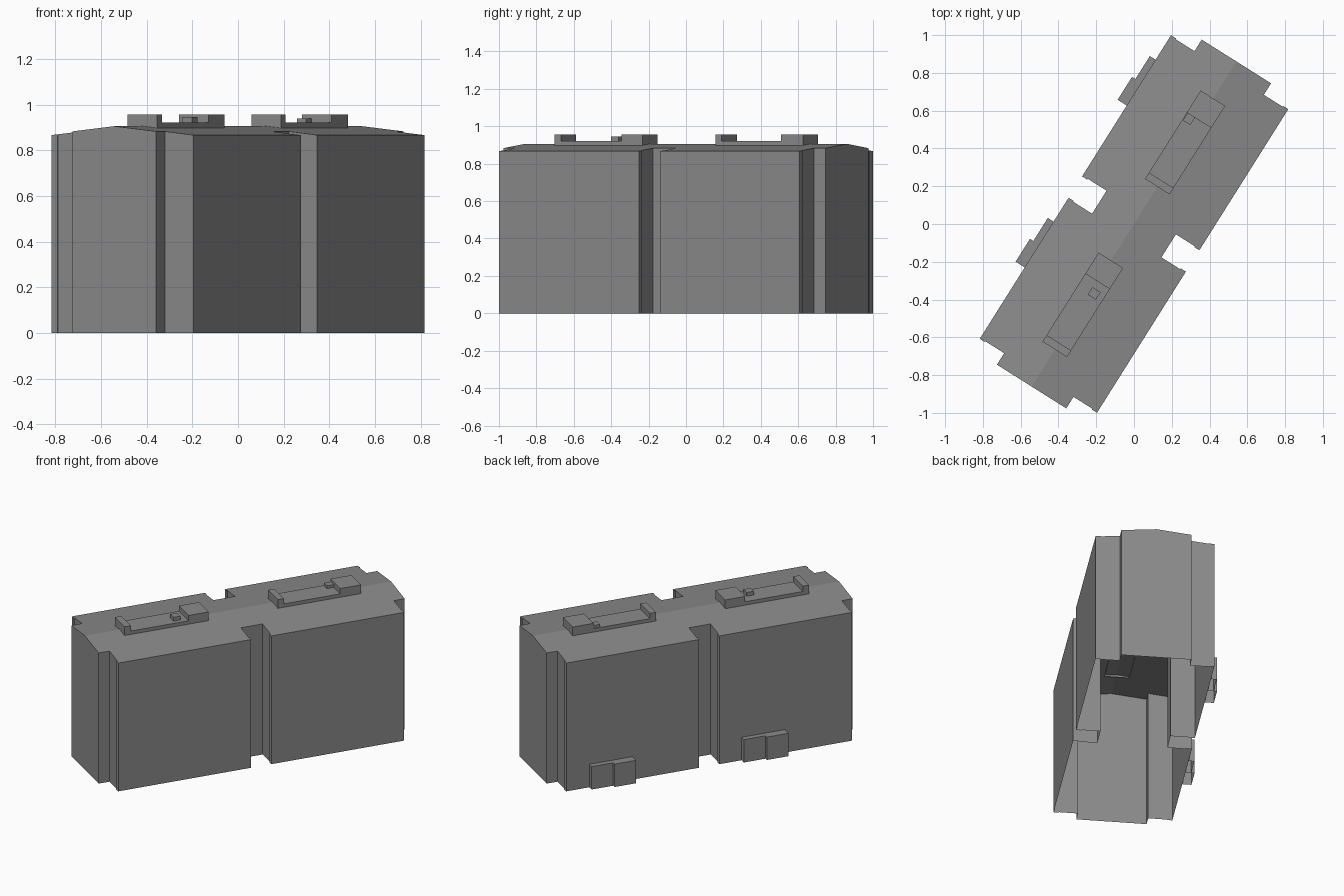
import bpy, bmesh, math

if "Cube" in bpy.data.objects:
    bpy.data.objects.remove(bpy.data.objects["Cube"])

TURN = math.atan2(0.846, 0.533)   # long axis seen from above
EAVE, RIDGE, HALF_W = 0.867, 0.906, 0.367

grey = bpy.data.materials.new("dark_grey")
grey.diffuse_color = (0.26, 0.26, 0.26, 1)
grey.use_nodes = True
grey.node_tree.nodes["Principled BSDF"].inputs["Base Color"].default_value = grey.diffuse_color


def finish(name, bm):
    mesh = bpy.data.meshes.new(name)
    bm.to_mesh(mesh)
    bm.free()
    mesh.materials.append(grey)
    ob = bpy.data.objects.new(name, mesh)
    ob.rotation_euler.z = TURN
    bpy.context.collection.objects.link(ob)
    return ob


def box(name, u, v, z):
    """Box, open underneath, from (min, max) ranges along length, width, height."""
    bm = bmesh.new()
    bmesh.ops.create_cube(bm, size=1)
    under = [f for f in bm.faces if f.normal.z < -0.5]
    bmesh.ops.delete(bm, geom=under, context='FACES')
    for vert in bm.verts:
        for i, (lo, hi) in enumerate((u, v, z)):
            vert.co[i] = lo if vert.co[i] < 0 else hi
    return finish(name, bm)


# Building shell: mirrored quarter outline, gabled roof, open underneath
quarter = [(0.072, 0.217), (0.072, 0.335), (0.067, 0.335), (0.067, HALF_W),
           (0.95, HALF_W), (0.95, 0.335), (0.945, 0.335), (0.945, 0.217),
           (1.017, 0.217)]
back = [(-u, v) for u, v in reversed(quarter)] + quarter
outline = back + [(-u, -v) for u, v in back]
bm = bmesh.new()
floor = bm.faces.new([bm.verts.new((u, v, 0)) for u, v in outline])
ext = bmesh.ops.extrude_face_region(bm, geom=[floor], use_keep_orig=True)
for el in ext["geom"]:
    if isinstance(el, bmesh.types.BMVert):
        el.co.z = EAVE
bmesh.ops.recalc_face_normals(bm, faces=bm.faces)
bmesh.ops.bisect_plane(bm, geom=bm.verts[:] + bm.edges[:] + bm.faces[:],
                       plane_co=(0, 0, 0), plane_no=(0, 1, 0))
bottom = [f for f in bm.faces if all(v.co.z < 0.01 for v in f.verts)]
bmesh.ops.delete(bm, geom=bottom, context='FACES')
for vert in bm.verts:
    if vert.co.z > 0.5:
        vert.co.z = RIDGE - (RIDGE - EAVE) * abs(vert.co.y) / HALF_W
bm.normal_update()
finish("building_shell", bm)

# Roof units: base plate, end curb, tall block and a small vent
W = (-0.075, 0.078)
units = [
    (0.233, 0.273, 0.648, 0.786, (0.602, 0.652), (0.027, 0.073), 0.94),
    (-0.785, -0.744, -0.36, -0.228, (-0.447, -0.400), (-0.043, 0.008), 0.946),
]
for i, (a, b, c, d, vu, vv, vz) in enumerate(units, 1):
    box(f"roof_plate_{i}", (a, d), W, (0.89, 0.921))
    box(f"roof_curb_{i}", (a, b), W, (0.921, 0.957))
    box(f"roof_block_{i}", (c, d), W, (0.921, 0.957))
    box(f"roof_vent_{i}", vu, vv, (0.921, vz))

# Low cabinets against the back wall
for i, start in enumerate((-0.503, 0.51), 1):
    mid, end = start + 0.143, start + 0.287
    box(f"deep_cabinet_{i}", (start, mid), (HALF_W, 0.424), (0, 0.155))
    box(f"shallow_cabinet_{i}", (mid, end), (HALF_W, 0.403), (0, 0.155))
